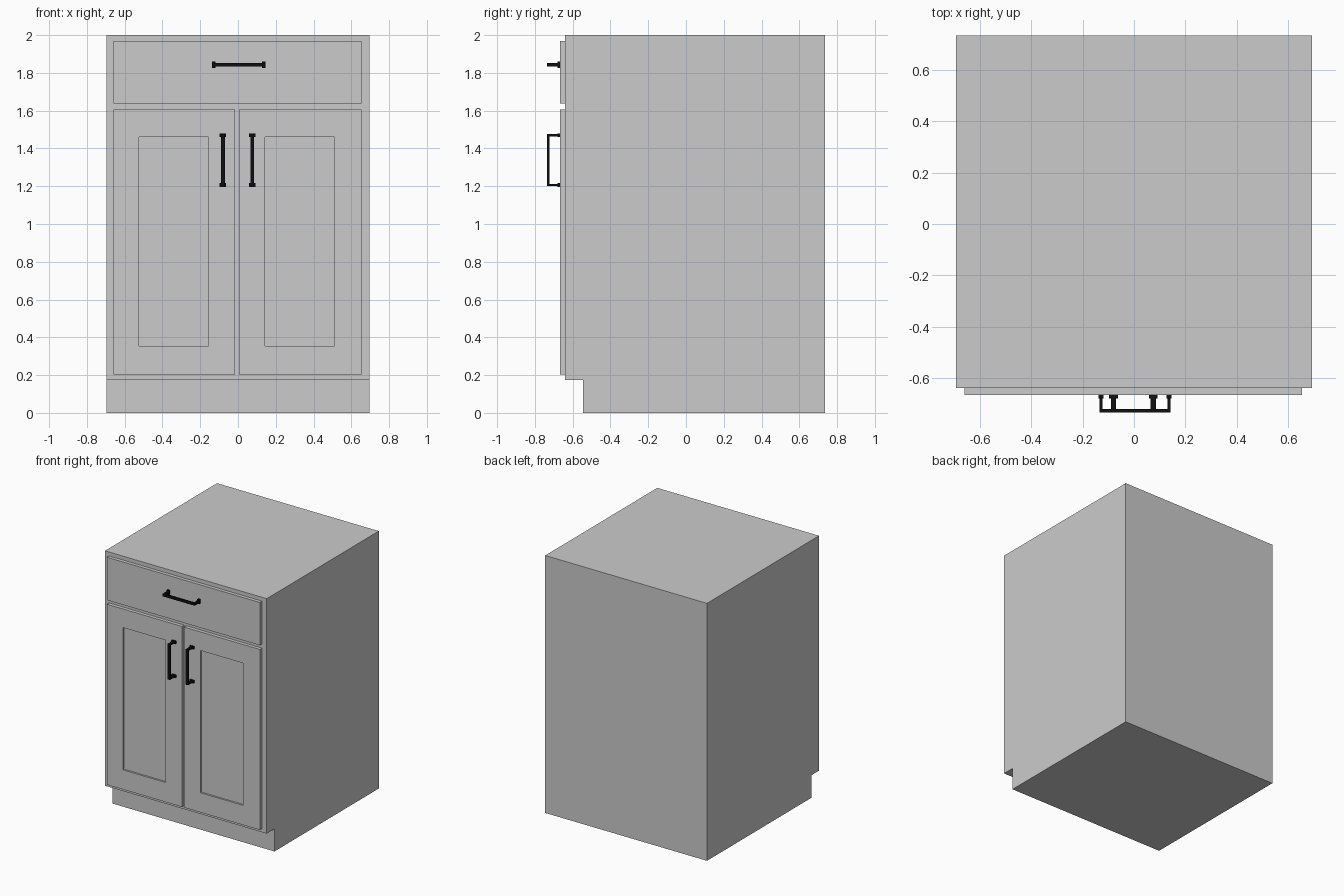
import bpy, bmesh
from mathutils import Matrix, Vector

if "Cube" in bpy.data.objects:
    bpy.data.objects.remove(bpy.data.objects["Cube"])

black = bpy.data.materials.new("black_metal")
black.diffuse_color = (0.005, 0.005, 0.005, 1)
black.use_nodes = True
black.node_tree.nodes["Principled BSDF"].inputs["Base Color"].default_value = black.diffuse_color


def finish(name, bm, mat=None):
    bmesh.ops.recalc_face_normals(bm, faces=bm.faces)
    me = bpy.data.meshes.new(name)
    bm.to_mesh(me)
    bm.free()
    ob = bpy.data.objects.new(name, me)
    bpy.context.collection.objects.link(ob)
    if mat:
        me.materials.append(mat)
    return ob


def add_box(bm, x, y, z):
    """Add a box given (min, max) on each axis."""
    size = Vector((x[1] - x[0], y[1] - y[0], z[1] - z[0]))
    mid = Vector((sum(x) / 2, sum(y) / 2, sum(z) / 2))
    bmesh.ops.create_cube(bm, size=1, matrix=Matrix.Translation(mid) @ Matrix.Diagonal(size).to_4x4())


# Carcass: side profile with toe kick, extruded across the width
bm = bmesh.new()
profile = [(-0.545, 0), (0.735, 0), (0.735, 2), (-0.64, 2), (-0.64, 0.175), (-0.545, 0.175)]
face = bm.faces.new([bm.verts.new((-0.695, y, z)) for y, z in profile])
side = bmesh.ops.extrude_face_region(bm, geom=[face])
bmesh.ops.translate(bm, vec=(1.39, 0, 0), verts=[v for v in side["geom"] if isinstance(v, bmesh.types.BMVert)])
finish("carcass", bm)

FRONT, BACK, PANEL = -0.667, -0.64, -0.653

# Slab drawer front
bm = bmesh.new()
add_box(bm, (-0.66, 0.655), (FRONT, BACK), (1.637, 1.97))
finish("drawer_front", bm)


def door(name, x0, x1, p0, p1):
    """Shaker door: stiles, rails and a recessed panel between p0 and p1."""
    z0, z1, pz0, pz1 = 0.203, 1.605, 0.355, 1.46
    bm = bmesh.new()
    add_box(bm, (x0, p0), (FRONT, BACK), (z0, z1))
    add_box(bm, (p1, x1), (FRONT, BACK), (z0, z1))
    add_box(bm, (p0, p1), (FRONT, BACK), (z0, pz0))
    add_box(bm, (p0, p1), (FRONT, BACK), (pz1, z1))
    add_box(bm, (p0, p1), (PANEL, BACK), (pz0, pz1))
    finish(name, bm)


door("left_door", -0.66, -0.015, -0.523, -0.155)
door("right_door", 0.004, 0.655, 0.143, 0.512)


def handle(name, x, z, vertical):
    """Bar pull centred at (x, z): grip, two posts and two flared feet."""
    bm = bmesh.new()
    h = 0.138
    add_box(bm, (-h, h), (-0.735, -0.722), (-0.01, 0.01))
    for s in (-1, 1):
        c = s * (h - 0.006)
        add_box(bm, (c - 0.006, c + 0.006), (-0.724, FRONT), (-0.01, 0.01))
        add_box(bm, (c - 0.01, c + 0.01), (-0.681, FRONT), (-0.017, 0.017))
    if vertical:
        bmesh.ops.rotate(bm, verts=bm.verts, cent=(0, 0, 0), matrix=Matrix.Rotation(1.5707963, 3, 'Y'))
    bmesh.ops.translate(bm, verts=bm.verts, vec=(x, 0, z))
    finish(name, bm, black)


handle("drawer_handle", 0.004, 1.843, False)
handle("left_door_handle", -0.08, 1.338, True)
handle("right_door_handle", 0.075, 1.338, True)
